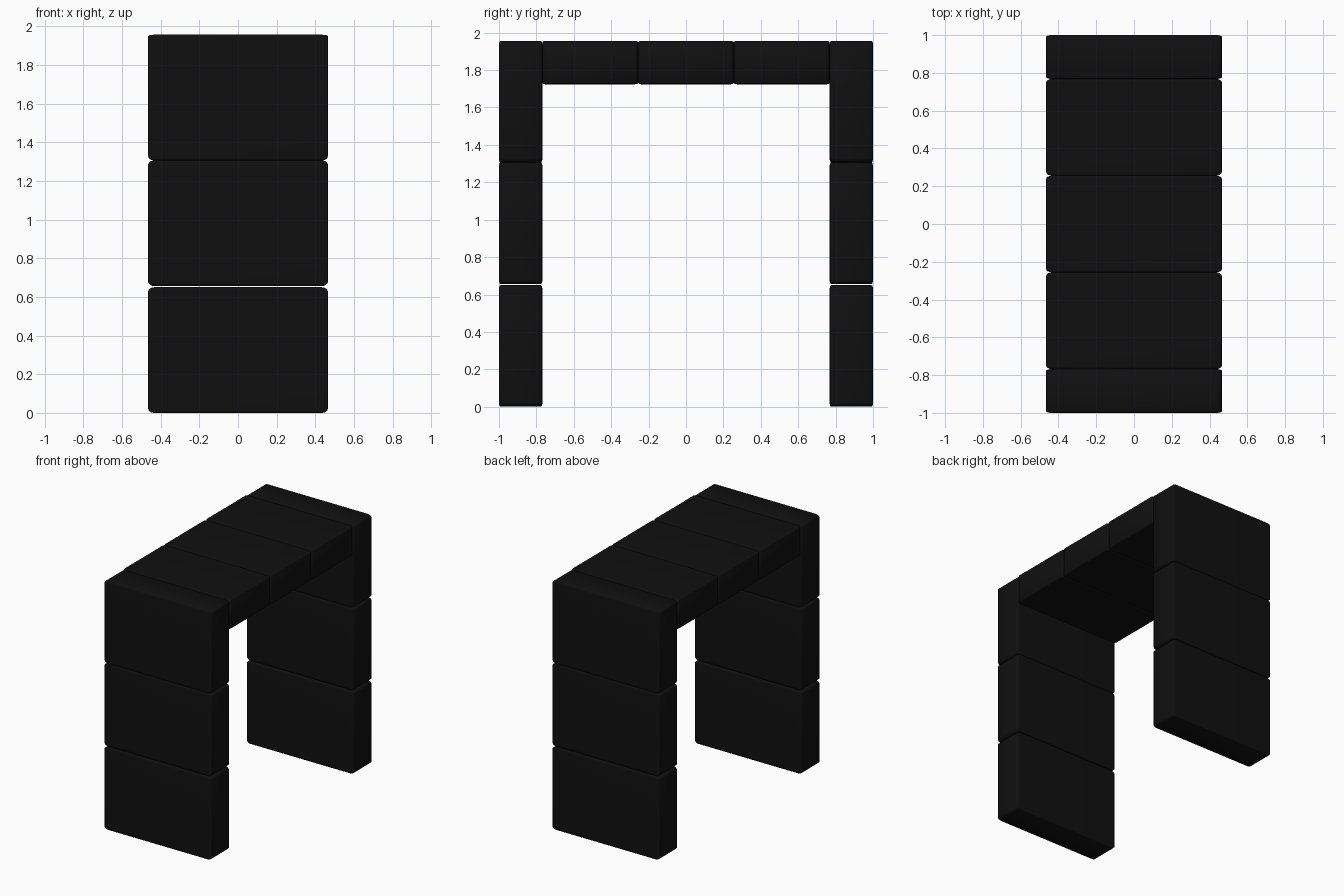
import bpy
import bmesh

if "Cube" in bpy.data.objects:
    bpy.data.objects.remove(bpy.data.objects["Cube"])

black = bpy.data.materials.new("black")
black.diffuse_color = (0.005, 0.005, 0.005, 1)
black.use_nodes = True
black.node_tree.nodes["Principled BSDF"].inputs["Base Color"].default_value = black.diffuse_color

WIDTH, DEPTH, TOP = 0.93, 0.232, 1.956
LEG_H = 0.65


def padded_block(name, center, size):
    """Unit cube with softened edges, stretched to size."""
    bm = bmesh.new()
    bmesh.ops.create_cube(bm, size=1)
    bmesh.ops.bevel(bm, geom=bm.edges[:], offset=0.034, offset_type='OFFSET',
                    segments=4, profile=0.5, affect='EDGES')
    bmesh.ops.scale(bm, vec=size, verts=bm.verts)
    mesh = bpy.data.meshes.new(name)
    bm.to_mesh(mesh)
    bm.free()
    mesh.materials.append(black)
    obj = bpy.data.objects.new(name, mesh)
    obj.location = center
    bpy.context.collection.objects.link(obj)
    bpy.ops.object.select_all(action='DESELECT')
    obj.select_set(True)
    bpy.context.view_layer.objects.active = obj
    bpy.ops.object.shade_smooth_by_angle(angle=0.7)


# Two legs of three stacked blocks, with a thin gap above the lowest block
leg_bottoms = (0.0, TOP - 2 * LEG_H, TOP - LEG_H)
for side, sign in (("front", -1), ("back", 1)):
    for level, z in zip(("lower", "middle", "upper"), leg_bottoms):
        padded_block(f"{side}_leg_{level}_block",
                     (0, sign * (1 - DEPTH / 2), z + LEG_H / 2),
                     (WIDTH, DEPTH, LEG_H))

# Three blocks spanning the top between the legs
span = 2 * (1 - DEPTH) / 3
for i in (-1, 0, 1):
    padded_block(f"top_span_block_{i + 2}",
                 (0, i * span, TOP - DEPTH / 2), (WIDTH, span, DEPTH))
